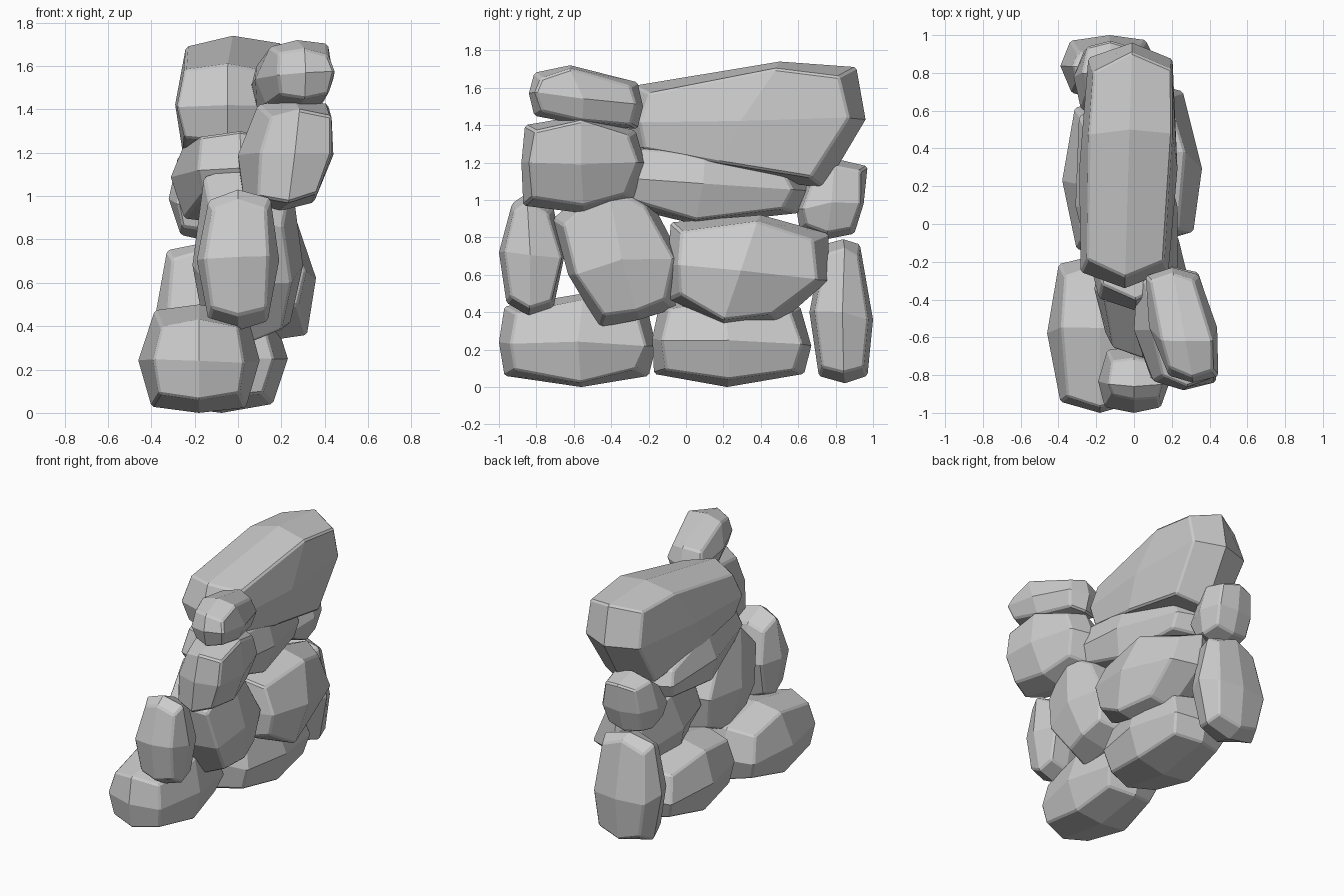
import bpy, bmesh, random
from mathutils import Vector

if "Cube" in bpy.data.objects:
    bpy.data.objects.remove(bpy.data.objects["Cube"])

random.seed(4)


def stone(name, x0, x1, outline, lean=0.0, yaw=0.0, corner_w=0.32):
    """Bulged block: 8-point side outline (corner, mid, corner, ...) given width in x.
    lean shifts x with height, yaw shifts x with depth, corner_w is corner half width."""
    bm = bmesh.new()
    cy = sum(p[0] for p in outline) / 8
    cz = sum(p[1] for p in outline) / 8
    mid, w = (x0 + x1) / 2, x1 - x0
    j = lambda: random.uniform(-0.01, 0.01)
    rings = []
    for s in (-1, 0, 1):
        ring = []
        for i, (y, z) in enumerate(outline):
            corner = i % 2 == 0
            k = 1.0 if s == 0 else (0.84 if corner else 0.87)
            half = w * (corner_w if corner else max(0.38, corner_w + 0.03))
            jit = Vector((j(), j(), j())) if s else Vector()
            co = Vector((mid + s * half + lean * (z - cz) + yaw * (y - cy),
                         cy + (y - cy) * k, cz + (z - cz) * k)) + jit
            ring.append(bm.verts.new(co))
        rings.append(ring)
    # sides of the block
    for a, b in zip(rings, rings[1:]):
        for i in range(8):
            n = (i + 1) % 8
            bm.faces.new((a[i], a[n], b[n], b[i]))
    # bulged end caps, four quads each
    for ring, x in ((rings[0], x0), (rings[2], x1)):
        c = bm.verts.new((x, cy, cz))
        for i in range(0, 8, 2):
            bm.faces.new((c, ring[i - 1], ring[i], ring[i + 1]))
    bmesh.ops.recalc_face_normals(bm, faces=bm.faces)
    # worn edges: the twelve edges of the block
    pairs = [(r[i], r[(i + 1) % 8]) for r in (rings[0], rings[2]) for i in range(8)]
    pairs += [(a[i], b[i]) for a, b in zip(rings, rings[1:]) for i in range(0, 8, 2)]
    edges = [bm.edges.get(p) for p in pairs]
    bmesh.ops.bevel(bm, geom=edges, offset=0.011, segments=1, profile=0.5,
                    affect='EDGES', clamp_overlap=True)
    me = bpy.data.meshes.new(name)
    bm.to_mesh(me)
    bm.free()
    ob = bpy.data.objects.new(name, me)
    bpy.context.collection.objects.link(ob)
    return ob


# bottom course
stone("base_stone_front", -.46, .10, [(-.97, .06), (-.56, 0), (-.2, .06), (-.16, .22),
      (-.21, .43), (-.55, .5), (-.97, .43), (-1, .24)])
stone("base_stone_middle", -.38, .23, [(-.17, .07), (.22, 0), (.63, .07), (.67, .22),
      (.61, .43), (.2, .5), (-.14, .45), (-.18, .26)])
stone("base_stone_back", -.39, .13, [(.71, .06), (.85, .02), (.97, .06), (1, .36),
      (.93, .76), (.84, .79), (.73, .76), (.66, .4)])

# second course
stone("upright_stone_front", -.19, .19, [(-.96, .45), (-.84, .38), (-.71, .42), (-.65, .7),
      (-.71, .96), (-.86, 1.03), (-.93, .98), (-1, .72)])
stone("tilted_stone", -.21, .30, [(-.46, .32), (-.25, .36), (-.06, .42), (-.02, .68),
      (-.2, 1.02), (-.42, 1.15), (-.71, .9), (-.63, .6)])
stone("middle_stone", -.19, .36, [(-.09, .47), (.2, .33), (.5, .34), (.76, .57),
      (.76, .82), (.4, .92), (-.08, .88), (-.1, .65)], -.08, -.08, .26)

# third course
stone("long_stone", -.31, .23, [(-.4, .98), (.05, .87), (.6, .93), (.65, 1.05),
      (.6, 1.16), (.1, 1.28), (-.4, 1.3), (-.46, 1.13)], 0, -.1, .33)
stone("wedge_stone_back", -.32, .07, [(.61, .84), (.75, .79), (.9, .82), (.95, .98),
      (.97, 1.18), (.8, 1.22), (.66, 1.12), (.59, .95)])
stone("shoulder_stone_front", 0, .44, [(-.87, .97), (-.55, .93), (-.27, 1.0), (-.22, 1.2),
      (-.27, 1.37), (-.57, 1.45), (-.86, 1.4), (-.88, 1.2)], .12, -.13)

# top course
stone("cap_stone_large", -.29, .23, [(-.31, 1.25), (.15, 1.16), (.74, 1.06), (.96, 1.43),
      (.91, 1.71), (.5, 1.74), (-.28, 1.61), (-.34, 1.42)], 0, .03, .4)
stone("cap_stone_small", .08, .44, [(-.81, 1.45), (-.55, 1.4), (-.26, 1.38), (-.23, 1.5),
      (-.26, 1.63), (-.62, 1.72), (-.81, 1.68), (-.84, 1.57)], 0, -.18)
